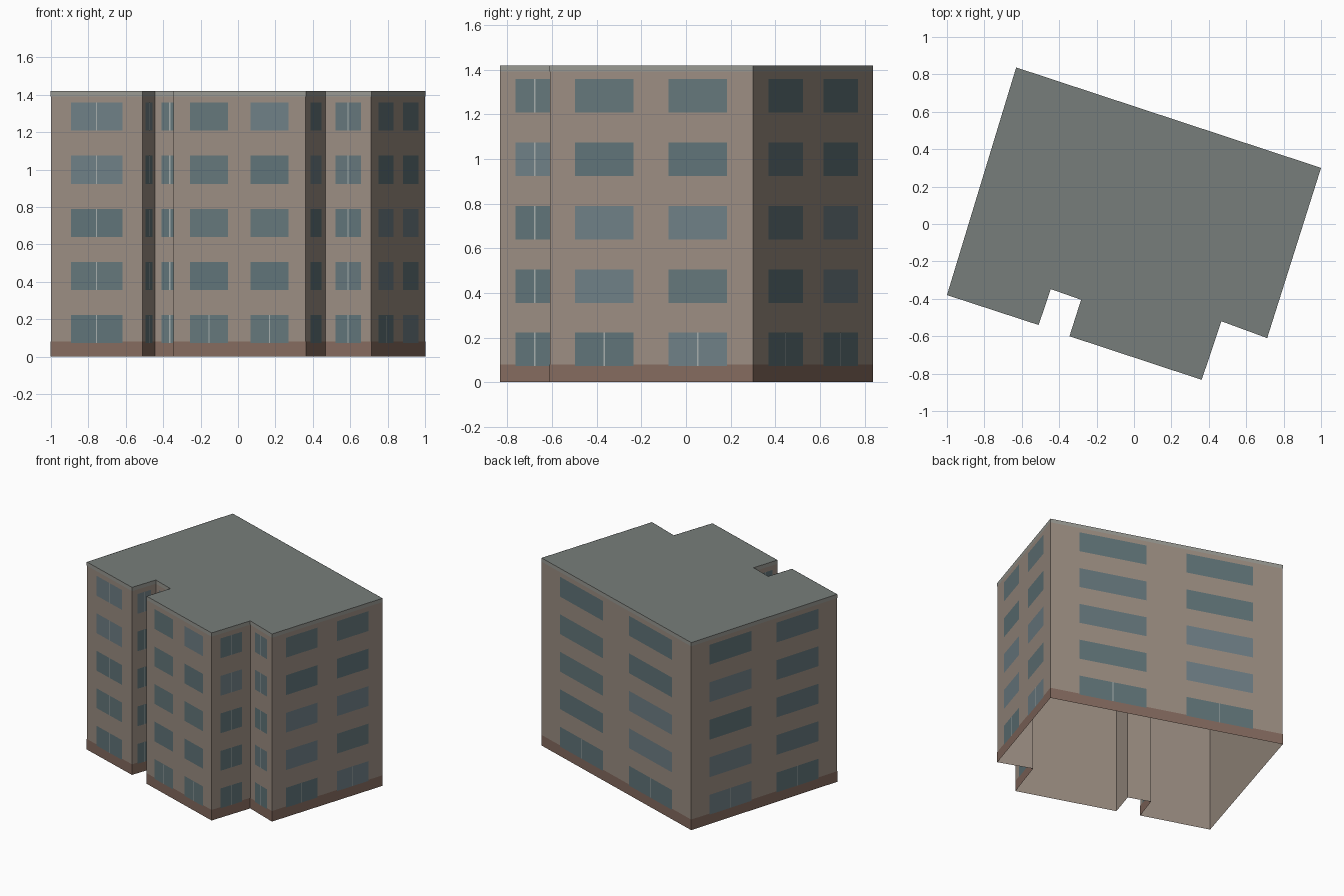
import bpy, bmesh, random
from mathutils import Vector

if "Cube" in bpy.data.objects:
    bpy.data.objects.remove(bpy.data.objects["Cube"])

random.seed(4)
H, FLOORS = 1.42, 5
STEP = H / FLOORS

# Footprint, counter-clockwise, starting at the left front corner
PLAN = [Vector(p) for p in [
    (-1.0, -0.38), (-0.51, -0.54), (-0.445, -0.348), (-0.283, -0.405),
    (-0.345, -0.60), (0.362, -0.833), (0.467, -0.52), (0.712, -0.61),
    (1.0, 0.30), (-0.63, 0.837)]]
N = len(PLAN)


def material(name, rgb):
    m = bpy.data.materials.new(name)
    m.diffuse_color = (*rgb, 1)
    m.use_nodes = True
    m.node_tree.nodes["Principled BSDF"].inputs["Base Color"].default_value = m.diffuse_color
    return m


WALL = material("wall_render", (0.33, 0.27, 0.225))
ROOF = material("roof_grey", (0.185, 0.208, 0.197))
PLINTH = material("plinth_brown", (0.235, 0.147, 0.114))
TRIM = material("trim_grey", (0.32, 0.32, 0.29))
FRAME = material("frame_light", (0.38, 0.42, 0.41))
GLASS = [material("glass_dark", (0.118, 0.175, 0.19)),
         material("glass_mid", (0.13, 0.185, 0.2)),
         material("glass_light", (0.16, 0.215, 0.24))]


def make(name, faces, mats):
    """faces: list of (corner points, material index)"""
    bm = bmesh.new()
    for pts, mi in faces:
        f = bm.faces.new([bm.verts.new(p) for p in pts])
        f.material_index = mi
    bmesh.ops.remove_doubles(bm, verts=bm.verts, dist=1e-5)
    me = bpy.data.meshes.new(name)
    bm.to_mesh(me)
    bm.free()
    for m in mats:
        me.materials.append(m)
    ob = bpy.data.objects.new(name, me)
    bpy.context.collection.objects.link(ob)
    return ob


def normal(a, b):
    d = (b - a).normalized()
    return Vector((d.y, -d.x))


def offset(dist):
    """Footprint pushed outward with mitred corners"""
    out = []
    for i, p in enumerate(PLAN):
        n1, n2 = normal(PLAN[i - 1], p), normal(p, PLAN[(i + 1) % N])
        out.append(p + (n1 + n2) * dist / (1 + n1.dot(n2)))
    return out


def band(name, z0, z1, dist, mat):
    q = offset(dist)
    make(name, [([(*q[i], z0), (*q[(i + 1) % N], z0),
                  (*q[(i + 1) % N], z1), (*q[i], z1)], 0) for i in range(N)], [mat])


# Open-bottomed wall shell, flat roof, base and top bands
band("walls", 0, H, 0, WALL)
band("plinth", 0, 0.08, 0.001, PLINTH)
band("roof_trim", H - 0.028, H, 0.001, TRIM)
make("roof", [([(*p, H) for p in PLAN], 0)], [ROOF])

# Windows: two per long wall, one divided window per short wall
panes, mullions = [], []


def panel(a, b, t0, t1, z0, z1, dist):
    n = normal(a, b) * dist
    p, q = a.lerp(b, t0) + n, a.lerp(b, t1) + n
    return [(*p, z0), (*q, z0), (*q, z1), (*p, z1)]


for i in range(N):
    a, b = PLAN[i], PLAN[(i + 1) % N]
    length = (b - a).length
    long_wall = length > 0.6
    spans = [(0.125, 0.412), (0.585, 0.872)] if long_wall else [(0.22, 0.78)]
    for floor in range(FLOORS):
        z0 = 0.072 + floor * STEP
        for t0, t1 in spans:
            panes.append((panel(a, b, t0, t1, z0, z0 + 0.15, 0.002),
                          random.choice([0, 0, 1, 2])))
            if floor == 0 or not long_wall:
                tm, w = (t0 + t1) / 2, 0.003 / length
                mullions.append((panel(a, b, tm - w, tm + w, z0, z0 + 0.15, 0.003), 0))

make("window_panes", panes, GLASS)
make("window_mullions", mullions, [FRAME])
